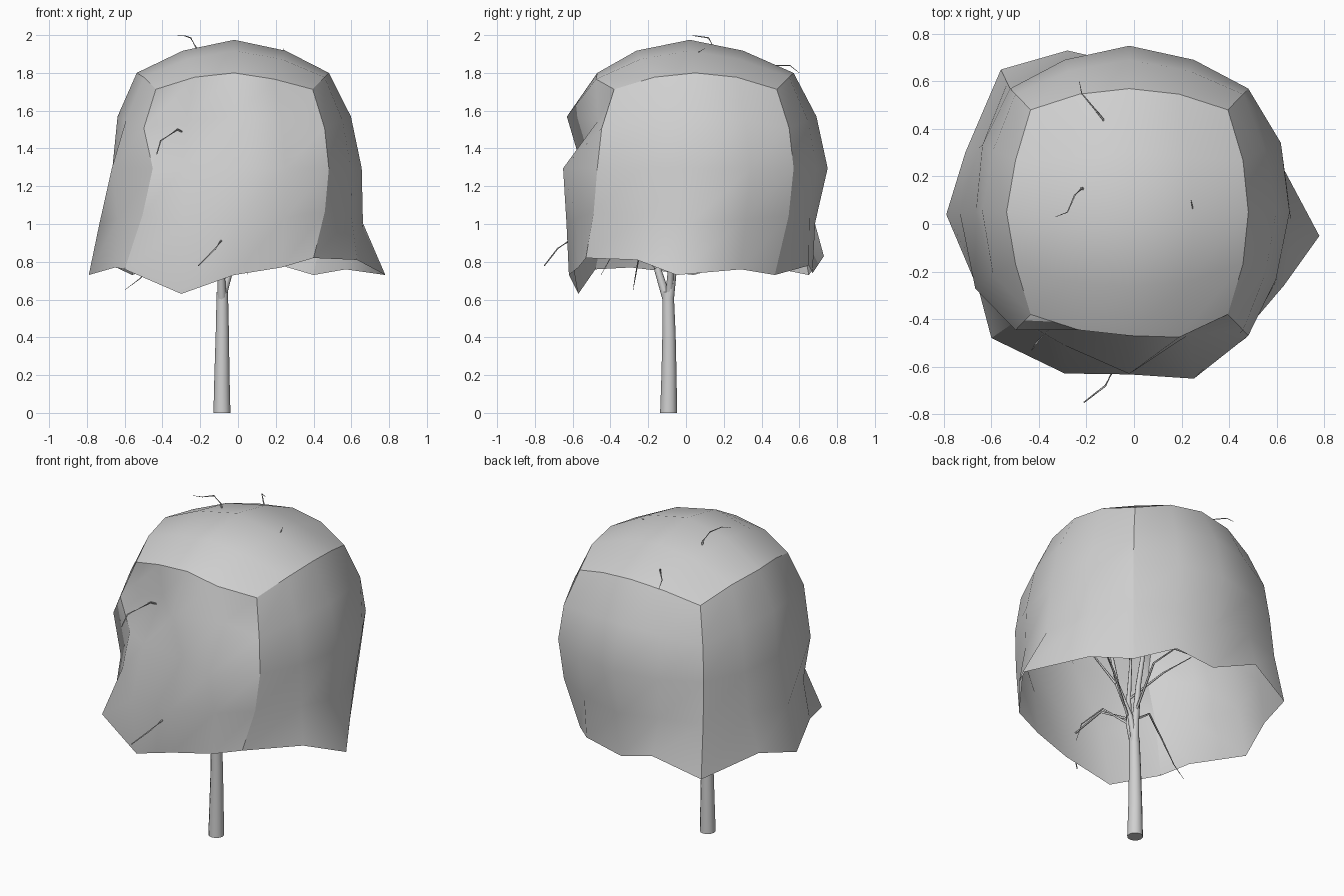
import bpy, bmesh, math
from mathutils import Vector

grey = bpy.data.materials.new("plain grey")
grey.diffuse_color = (0.63, 0.63, 0.63, 1)

# Canopy: a rounded box of 4x4 panels, open below, with a ragged rim
C, R = Vector((-0.02, 0.05, 1.295)), Vector((0.675, 0.70, 0.68))
STEP = [-1, -0.44, 0, 0.44, 1]
# rim points, anticlockwise from the front left corner
RIM = [(-0.60, -0.48, 0.76), (-0.30, -0.57, 0.63), (-0.02, -0.62, 0.73), (0.23, -0.57, 0.77),
       (0.40, -0.53, 0.82), (0.63, -0.26, 0.81), (0.78, -0.05, 0.73), (0.57, 0.29, 0.76),
       (0.40, 0.47, 0.73), (0.23, 0.65, 0.78), (-0.02, 0.67, 0.74), (-0.28, 0.73, 0.83),
       (-0.56, 0.65, 0.73), (-0.71, 0.30, 0.80), (-0.79, 0.04, 0.73), (-0.65, -0.29, 0.77)]
# dents and bulges: (column, row) -> shift
DENTS = {(0, 2): (0.07, 0.05, 0), (0, 1): (0.04, 0.06, 0), (1, 1): (0, -0.05, 0),
         (1, 2): (0, 0.08, 0), (1, 3): (0, 0.19, 0), (2, 2): (0, 0.10, 0),
         (2, 3): (0, -0.04, 0), (3, 2): (0, -0.06, 0), (3, 3): (0, 0.08, 0),
         (3, 4): (0, -0.03, -0.01), (6, 1): (-0.02, 0, 0), (7, 2): (0.02, 0.01, 0),
         (14, 1): (-0.02, 0, 0), (14, 2): (0.03, 0, 0), (14, 4): (-0.015, 0, 0),
         (15, 2): (-0.03, -0.04, 0), (9, 1): (0, -0.02, 0), (10, 1): (0, -0.035, 0),
         (11, 1): (0, -0.025, 0)}


def rounded(i, j, k):
    d = Vector((i, j, k)).normalized()
    # box edges and corners stand out a little from the ellipsoid
    d *= (1, 1, 1.05, 1.065)[sum(abs(v) == 1 for v in (i, j, k))]
    return C + Vector((d.x * R.x, d.y * R.y, d.z * R.z))


# square loop of 16 columns
loop = ([(s, -1) for s in STEP[:4]] + [(1, s) for s in STEP[:4]]
        + [(-s, 1) for s in STEP[:4]] + [(-1, -s) for s in STEP[:4]])
bm = bmesh.new()
grid = {}
for c, (i, j) in enumerate(loop):
    pull = Vector(RIM[c]) - rounded(i, j, -1)
    for r, k in enumerate(STEP):
        p = rounded(i, j, k) + pull * (1, 0.28, 0, 0, 0)[r]
        grid[c, r] = bm.verts.new(p + Vector(DENTS.get((c, r), (0, 0, 0))))
for c in range(16):
    for r in range(4):
        d = (c + 1) % 16
        bm.faces.new((grid[c, r], grid[d, r], grid[d, r + 1], grid[c, r + 1]))
# top panel shares the upper ring
top = {}
for a, i in enumerate(STEP):
    for b, j in enumerate(STEP):
        top[a, b] = (grid[loop.index((i, j)), 4] if (i, j) in loop
                     else bm.verts.new(rounded(i, j, 1) + Vector((0, -0.03, 0))))
for a in range(4):
    for b in range(4):
        bm.faces.new((top[a, b], top[a + 1, b], top[a + 1, b + 1], top[a, b + 1]))
for f in bm.faces:
    f.smooth = True
# crisp edges where the five panels meet
ring = {grid[c, 4] for c in range(16)}
columns = [{grid[c, r] for r in range(5)} for c in (0, 4, 8, 12)]
for e in bm.edges:
    if any(set(e.verts) <= s for s in columns + [ring]):
        e.smooth = False
me = bpy.data.meshes.new("canopy")
bm.to_mesh(me)
bm.free()
me.materials.append(grey)
bpy.context.collection.objects.link(bpy.data.objects.new("canopy", me))


def limb(name, pts, r0, r1, sides=6):
    """Tapered tube along a path."""
    bm = bmesh.new()
    pts = [Vector(p) for p in pts]
    rings = []
    for n, p in enumerate(pts):
        t = (pts[min(n + 1, len(pts) - 1)] - pts[max(n - 1, 0)]).normalized()
        u = t.orthogonal().normalized() if abs(t.z) < 0.8 else Vector((0, 1, 0)).cross(t).normalized()
        v = t.cross(u)
        r = r0 + (r1 - r0) * n / (len(pts) - 1)
        rings.append([bm.verts.new(p + r * (u * math.cos(a) + v * math.sin(a)))
                      for a in (math.tau * s / sides for s in range(sides))])
    for lo, hi in zip(rings, rings[1:]):
        for s in range(sides):
            q = (s + 1) % sides
            bm.faces.new((lo[s], lo[q], hi[q], hi[s])).smooth = True
    bm.faces.new(rings[0][::-1])
    bm.faces.new(rings[-1])
    me = bpy.data.meshes.new(name)
    bm.to_mesh(me)
    bm.free()
    me.materials.append(grey)
    bpy.context.collection.objects.link(bpy.data.objects.new(name, me))


# Trunk and its three forks
limb("trunk", [(-0.085, -0.092, 0), (-0.085, -0.09, 0.2), (-0.083, -0.09, 0.42), (-0.083, -0.095, 0.64)],
     0.045, 0.03, 12)
limb("front_fork", [(-0.085, -0.1, 0.6), (-0.09, -0.15, 0.76), (-0.12, -0.19, 0.95), (-0.16, -0.22, 1.2)], 0.024, 0.008, 8)
limb("back_fork", [(-0.08, -0.09, 0.6), (-0.07, -0.07, 0.75), (-0.05, -0.02, 0.95), (-0.05, 0.05, 1.25)], 0.026, 0.01, 8)
limb("side_fork", [(-0.08, -0.09, 0.62), (-0.04, -0.08, 0.76), (0.04, -0.1, 0.95), (0.12, -0.08, 1.2)], 0.02, 0.008, 8)

# Thin branches, some poking through the canopy
BRANCHES = [
    [(-0.10, -0.16, 0.80), (-0.09, -0.4, 0.95), (-0.09, -0.62, 0.91), (-0.12, -0.68, 0.87), (-0.21, -0.75, 0.78)],
    [(-0.16, -0.22, 1.2), (-0.22, -0.30, 1.45), (-0.32, -0.40, 1.50), (-0.41, -0.50, 1.44), (-0.43, -0.53, 1.37)],
    [(-0.05, 0.05, 1.25), (-0.15, 0.12, 1.6), (-0.22, 0.15, 1.93), (-0.25, 0.12, 1.985), (-0.28, 0.05, 1.996), (-0.33, 0.03, 1.998)],
    [(-0.05, 0.05, 1.25), (-0.10, 0.3, 1.6), (-0.13, 0.44, 1.84), (-0.22, 0.55, 1.84), (-0.23, 0.60, 1.80)],
    [(0.12, -0.08, 1.2), (0.2, 0.0, 1.6), (0.25, 0.05, 1.90), (0.24, 0.10, 1.93)],
    [(-0.10, -0.15, 0.78), (-0.28, -0.2, 0.92), (-0.42, -0.25, 0.82), (-0.52, -0.27, 0.71), (-0.60, -0.28, 0.65)],
    [(-0.02, -0.08, 0.76), (0.15, 0.0, 0.95), (0.28, 0.08, 1.0), (0.38, 0.15, 0.95)],
    [(-0.06, -0.05, 0.80), (-0.02, 0.15, 1.0), (-0.03, 0.32, 1.02), (-0.06, 0.42, 0.95)],
    [(-0.09, -0.14, 0.75), (-0.02, -0.3, 0.9), (0.05, -0.4, 0.82), (0.05, -0.45, 0.73)],
    [(0.05, -0.1, 0.95), (0.2, -0.2, 1.2), (0.32, -0.25, 1.3)],
    [(-0.12, -0.19, 0.95), (-0.3, -0.1, 1.15), (-0.42, 0.0, 1.25)],
]
for n, path in enumerate(BRANCHES):
    limb(f"branch_{n + 1}", path, 0.008, 0.001 if n in (2, 3, 4, 5, 8) else 0.003, 5)
